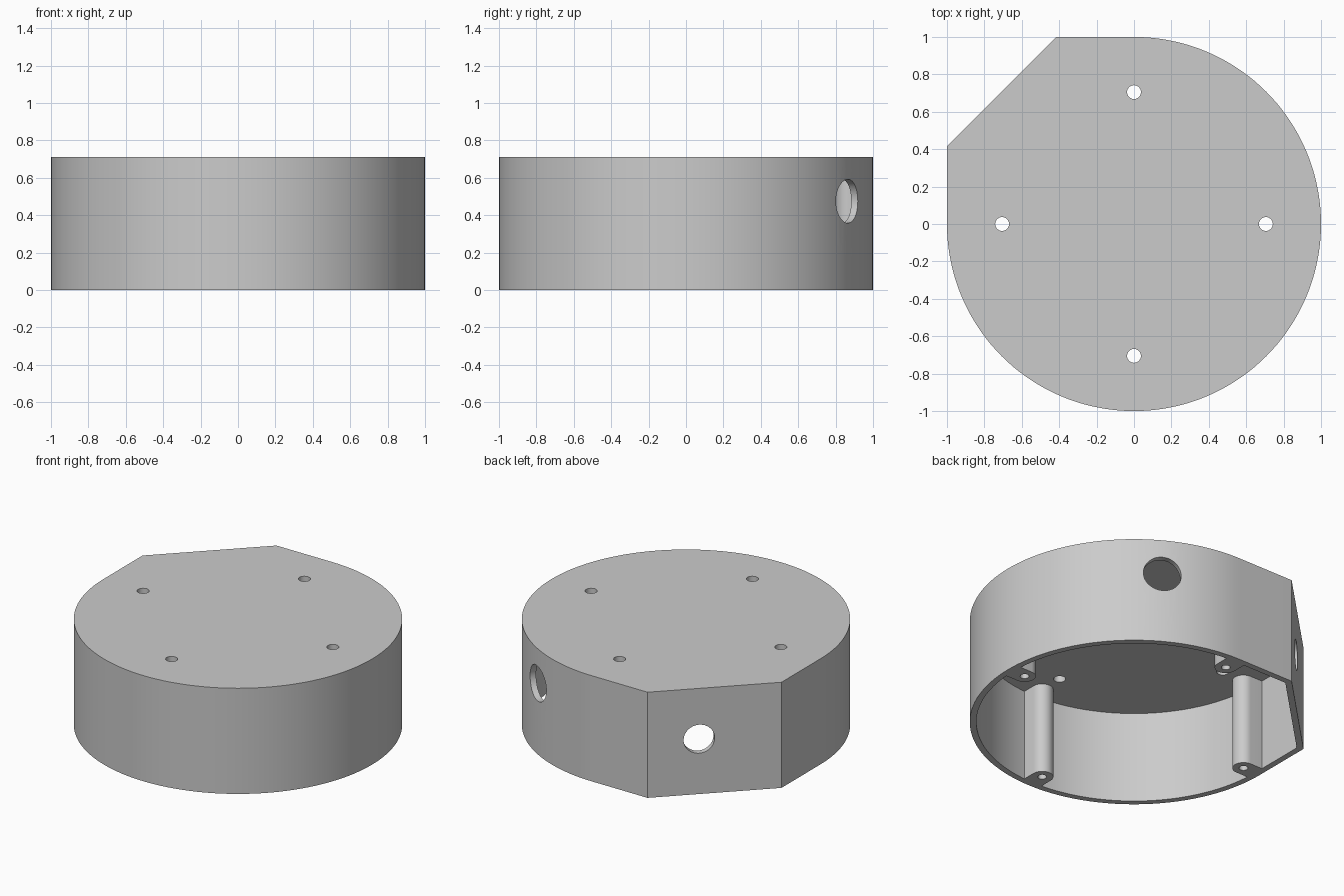
import bpy, bmesh
from math import sin, cos, tan, pi, radians
from mathutils import Matrix, Vector

cube = bpy.data.objects.get("Cube")
if cube:
    bpy.data.objects.remove(cube, do_unlink=True)

HEIGHT, CEILING, WALL = 0.71, 0.615, 0.04

grey = bpy.data.materials.new("plain grey")
grey.use_nodes = True
colour = (0.6, 0.6, 0.6, 1)
grey.diffuse_color = colour
grey.node_tree.nodes["Principled BSDF"].inputs["Base Color"].default_value = colour


def prism(name, outline, low, high):
    """Extrude a flat outline from one height to another."""
    bm = bmesh.new()
    face = bm.faces.new([bm.verts.new((x, y, low)) for x, y in outline])
    top = bmesh.ops.extrude_face_region(bm, geom=[face])["geom"]
    moved = [v for v in top if isinstance(v, bmesh.types.BMVert)]
    bmesh.ops.translate(bm, verts=moved, vec=(0, 0, high - low))
    bmesh.ops.recalc_face_normals(bm, faces=bm.faces)
    mesh = bpy.data.meshes.new(name)
    bm.to_mesh(mesh)
    bm.free()
    mesh.materials.append(grey)
    obj = bpy.data.objects.new(name, mesh)
    bpy.context.collection.objects.link(obj)
    return obj


def arc(radius, start, end, steps):
    angles = [start + (end - start) * i / steps for i in range(steps + 1)]
    return [(radius * cos(a), radius * sin(a)) for a in angles]


def shell_outline(r):
    """Round plan with one squared, chamfered corner at the back right."""
    k = r * tan(pi / 8)
    return arc(r, pi, 2.5 * pi, 108) + [(-k, r), (-r, k)]


def rod(name, radius, low, high, matrix):
    obj = prism(name, arc(radius, 0, 2 * pi, 48)[:-1], low, high)
    obj.data.transform(matrix)
    return obj


def subtract(target, cutter):
    """Cut one part from another, then discard the cutter."""
    cutter.hide_render = True
    mod = target.modifiers.new("cut", "BOOLEAN")
    mod.operation, mod.solver, mod.object = "DIFFERENCE", "EXACT", cutter
    bpy.ops.object.select_all(action="DESELECT")
    bpy.context.view_layer.objects.active = target
    target.select_set(True)
    bpy.ops.object.modifier_apply(modifier=mod.name)
    bpy.data.objects.remove(cutter, do_unlink=True)


def side_hole(name, angle, shift, height, radius):
    """Rod running outward through the wall at an angle round the body."""
    out = Matrix.Rotation(angle, 4, "Z") @ Matrix.Translation((0, shift, height))
    return rod(name, radius, 0.8, 1.2, out @ Matrix.Rotation(pi / 2, 4, "Y"))


# Body and hollow; the screw posts are left standing in the hollow
housing = prism("housing", shell_outline(1), 0, HEIGHT)
hollow = prism("hollow", shell_outline(1 - WALL), -0.1, CEILING)
turns = [Matrix.Rotation(i * pi / 2, 4, "Z") for i in range(4)]
POST, POST_AT = 0.068, 0.87
post_outline = [(POST_AT + x, y) for x, y in arc(POST, pi / 2, 1.5 * pi, 24)]
post_outline += [(1.1, -POST), (1.1, POST)]
for turn in turns:
    post = prism("post", post_outline, -0.2, 0.8)
    post.data.transform(turn)
    subtract(hollow, post)
subtract(housing, hollow)

# Screw holes in the posts and through holes in the lid
for turn in turns:
    subtract(housing, rod("post_hole", 0.027, -0.1, 0.35, turn @ Matrix.Translation((POST_AT, 0, 0))))
    subtract(housing, rod("lid_hole", 0.037, 0.5, 0.9, turn @ Matrix.Translation((0.705, 0, 0))))

# Openings in the round wall and the chamfered wall
subtract(housing, side_hole("round_wall_hole", radians(60), 0, 0.475, 0.117))
subtract(housing, side_hole("chamfer_hole", radians(135), -0.095, 0.37, 0.096))

bpy.context.view_layer.objects.active = housing
housing.select_set(True)
bpy.ops.object.shade_smooth_by_angle(angle=radians(30))
